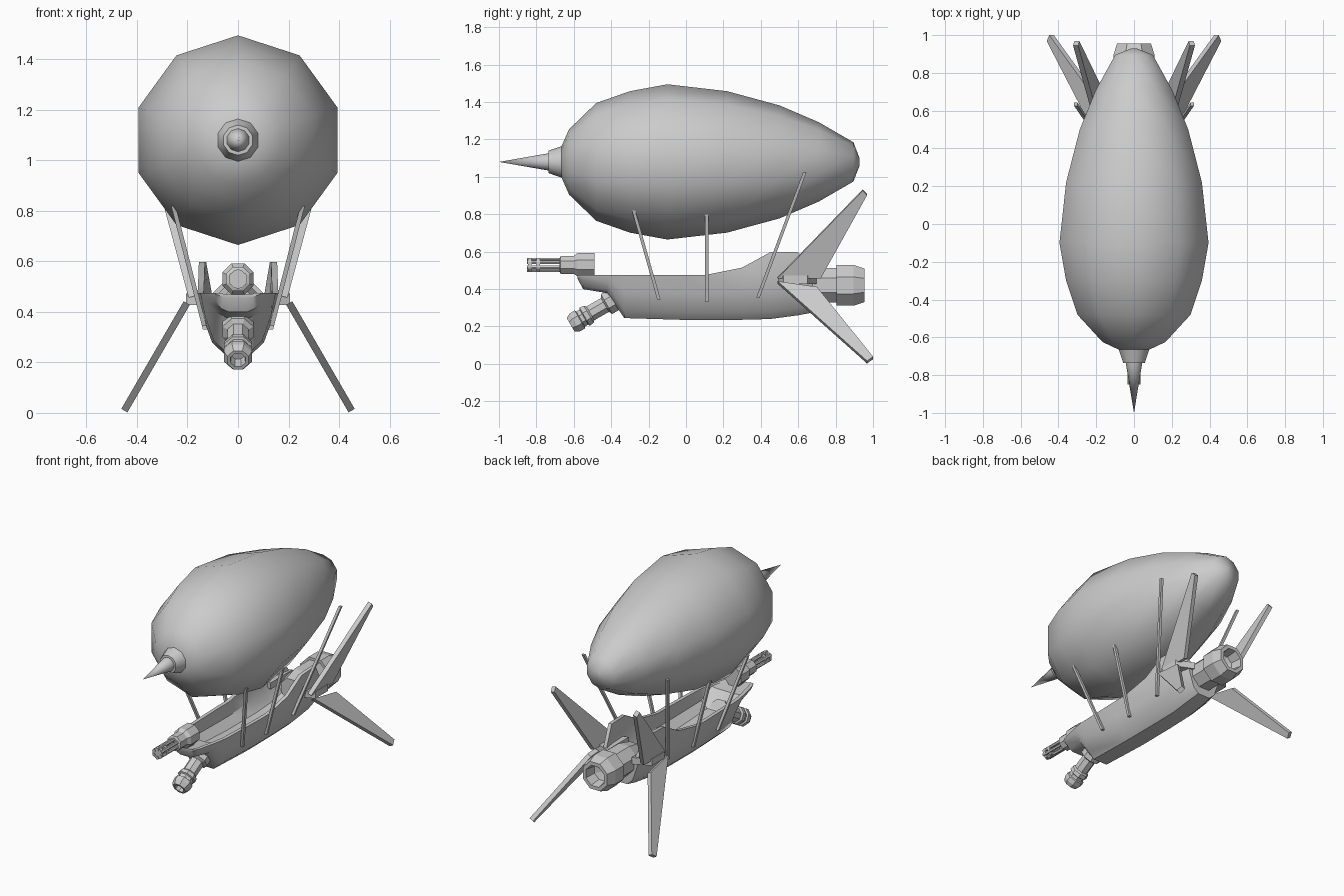
import bpy, bmesh, math
from mathutils import Vector

if "Cube" in bpy.data.objects:
    bpy.data.objects.remove(bpy.data.objects["Cube"])

def finish(name, bm, smooth=None):
    bmesh.ops.remove_doubles(bm, verts=bm.verts, dist=0.0005)
    bmesh.ops.recalc_face_normals(bm, faces=bm.faces)
    me = bpy.data.meshes.new(name)
    bm.to_mesh(me)
    bm.free()
    ob = bpy.data.objects.new(name, me)
    bpy.context.collection.objects.link(ob)
    if smooth:
        bpy.ops.object.select_all(action='DESELECT')
        ob.select_set(True)
        bpy.context.view_layer.objects.active = ob
        bpy.ops.object.shade_smooth_by_angle(angle=math.radians(smooth))
    return ob

def loft(name, loops, smooth=None, cap=True):
    bm = bmesh.new()
    rings = [[bm.verts.new(p) for p in lp] for lp in loops]
    n = len(rings[0])
    for a, b in zip(rings, rings[1:]):
        for i in range(n):
            bm.faces.new((a[i], a[(i + 1) % n], b[(i + 1) % n], b[i]))
    if cap:
        bm.faces.new(rings[0])
        bm.faces.new(rings[-1])
    return finish(name, bm, smooth)

def lathe(name, profile, origin, direction=(0, 1, 0), n=8, phase=0.5, smooth=None):
    """Turn (distance, radius) pairs around an axis lying in the YZ plane."""
    d = Vector(direction).normalized()
    u, v = Vector((1, 0, 0)), d.cross(Vector((1, 0, 0)))
    o = Vector(origin)
    loops = []
    for t, r in profile:
        r = max(r, 0.0001)
        angs = [2 * math.pi * (i + phase) / n for i in range(n)]
        loops.append([o + d * t + (u * math.sin(a) + v * math.cos(a)) * r for a in angs])
    return loft(name, loops, smooth, cap=False)

def prism(name, pts, offset):
    off = Vector(offset)
    return loft(name, [[Vector(p) - off for p in pts], [Vector(p) + off for p in pts]])

# Gas envelope with nose collar and spike
AX = (0, 0, 1.08)
lathe("envelope", [(-.665, 0), (-.665, .085), (-.625, .175), (-.48, .315), (-.30, .378),
                   (-.10, .415), (.22, .378), (.50, .302), (.71, .212), (.895, .105),
                   (.928, .02), (.928, 0)], AX, n=10, phase=0, smooth=50)
lathe("nose_collar", [(-.66, 0), (-.66, .086), (-.735, .06), (-.74, 0)], AX, n=10, phase=0, smooth=40)
lathe("nose_spike", [(-.73, 0), (-.73, .047), (-1.0, 0)], AX, n=10, phase=0, smooth=50)

# Open gondola hull: y, half width, rim height, keel height, floor height
stations = [(-.58, .09, .475, .455, .47), (-.55, .105, .475, .40, .468), (-.42, .135, .475, .378, .46),
            (-.33, .15, .475, .245, .36), (0, .16, .475, .235, .34), (.10, .16, .475, .235, .34),
            (.30, .158, .515, .236, .34), (.45, .155, .597, .24, .35), (.60, .15, .597, .26, .38),
            (.68, .13, .48, .275, .44)]
def section(y, w, top, keel, floor):
    mid = keel + (min(top, .475) - keel) * .6
    low = keel + (mid - keel) * .3
    half = [(w, top), (w * .99, min(top, .475) - .005), (w * .87, mid), (w * .64, low), (w * .35, keel)]
    inner = [(w * .5, floor), (w - .03, floor + (top - floor) * .35), (w - .024, top)]
    loop = half + [(-x, z) for x, z in reversed(half)]
    loop += [(-x, z) for x, z in reversed(inner)] + inner
    return [(x, y, z) for x, z in loop]
loft("gondola_hull", [section(*s) for s in stations], smooth=35)

# Rear thruster with hollow nozzle
lathe("thruster", [(.55, 0), (.55, .075), (.65, .10), (.805, .10), (.805, .118), (.895, .118),
                   (.955, .097), (.955, .072), (.88, .06), (.86, 0)], (0, 0, .42))

# Rotary gun on the bow
GUN = (0, 0, .53)
lathe("rotary_gun_body", [(-.49, 0), (-.49, .067), (-.58, .067), (-.60, .052), (-.67, .052),
                          (-.675, .04), (-.675, 0)], GUN)
for i in range(6):
    a = math.pi * i / 3
    lathe(f"gun_barrel_{i+1}", [(-.66, 0), (-.66, .011), (-.85, .011), (-.85, 0)],
          (.028 * math.sin(a), 0, .53 + .028 * math.cos(a)), n=6)
for y, w in ((-.80, .02), (-.845, .02)):
    lathe("barrel_clamp", [(y, 0), (y, .038), (y + w, .038), (y + w, 0)], GUN)
prism("gun_mount", [(0, -.57, .44), (0, -.50, .44), (0, -.51, .50), (0, -.56, .50)], (.03, 0, 0))

# Chin cannon aimed forward and down
lathe("chin_cannon", [(-.06, 0), (-.06, .066), (.04, .066), (.05, .046), (.14, .046), (.15, .057),
                      (.175, .06), (.18, .05), (.20, .05), (.205, .06), (.235, .06), (.262, .046),
                      (.262, .032), (.21, .028), (.21, 0)], (0, -.39, .34), (0, -.866, -.5))

# Struts, fins and fin brackets on both sides
for s, side in ((1, "right"), (-1, "left")):
    for i, (y0, z0, y1, z1) in enumerate([(-.145, .345, -.28, .82), (.11, .33, .11, .80),
                                          (.385, .355, .635, 1.025)]):
        ends = []
        for y, z in ((y0, z0), (y1, z1)):
            x = s * (.13 + (z - .33) * .257)
            ends.append([(x + .009 * dx, y + .009 * dy, z) for dx, dy in
                         ((1, 1), (-1, 1), (-1, -1), (1, -1))])
        loft(f"strut_{side}_{i+1}", ends)
    def plate(name, outline, x0, z0, slope):
        nrm = Vector((1, 0, -slope * s)).normalized() * .014
        prism(name, [(s * (x0 + slope * (z - z0)), y, z) for y, z in outline], nrm)
    plate(f"lower_fin_{side}", [(.49, .435), (.70, .405), (1.0, .032), (.968, .009)], .20, .44, -.58)
    plate(f"upper_fin_{side}", [(.49, .46), (.72, .46), (.968, .905), (.945, .93)], .185, .47, .27)
    prism(f"fin_bracket_{side}", [(s * .09, .47, .45), (s * .205, .52, .45),
                                  (s * .205, .65, .45), (s * .09, .70, .45)], (0, 0, .022))
